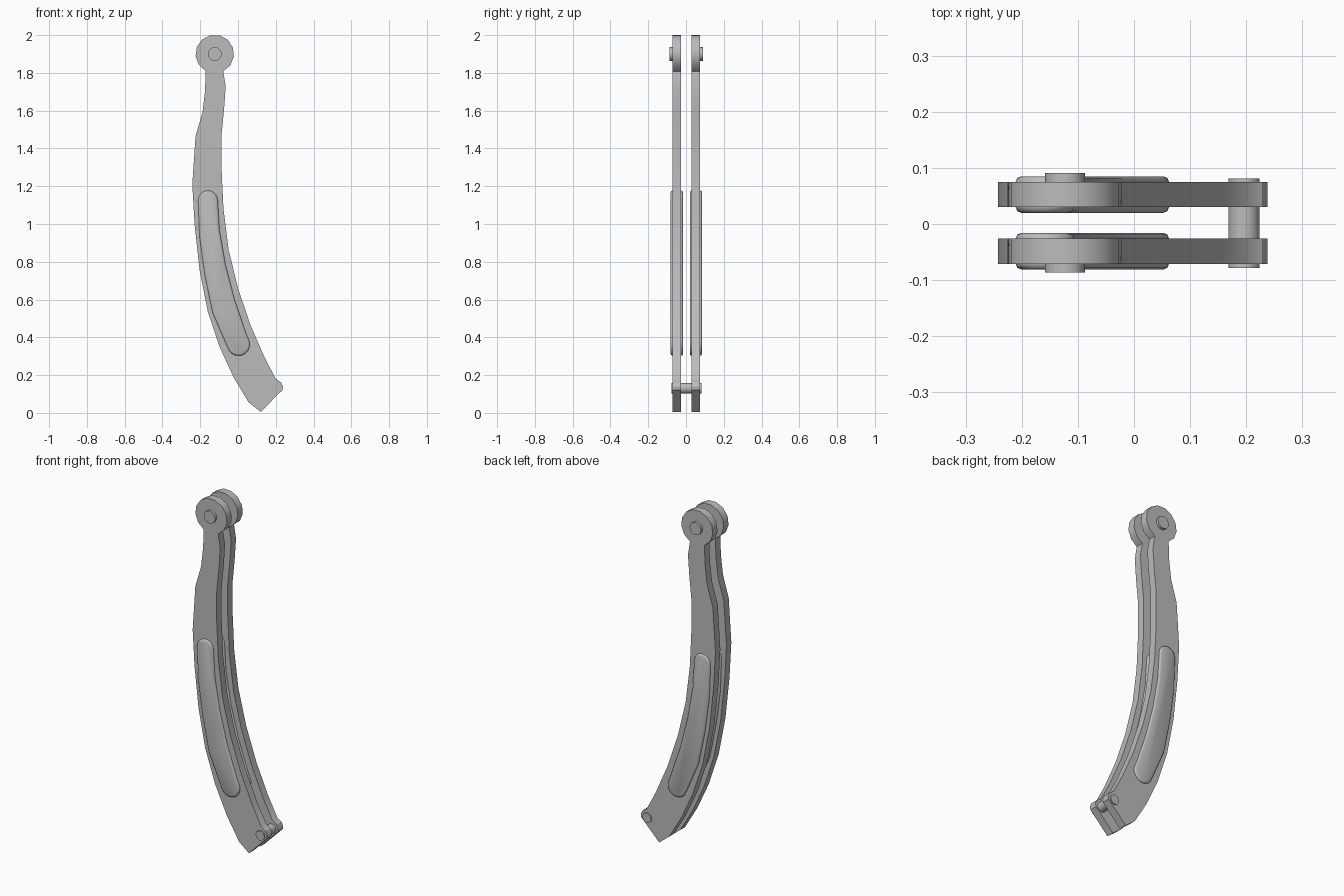
import bpy
import bmesh
import math

cube = bpy.data.objects.get("Cube")
if cube:
    bpy.data.objects.remove(cube, do_unlink=True)

metal = bpy.data.materials.new("grey metal")
metal.use_nodes = True
metal.diffuse_color = (0.5, 0.5, 0.5, 1)
metal.node_tree.nodes["Principled BSDF"].inputs["Base Color"].default_value = metal.diffuse_color

HEAD_X, HEAD_Z = -0.123, 1.9


def arc(cx, cz, radius, start, end, steps):
    """Points on an arc in the x-z plane, angles in degrees."""
    angles = [math.radians(start + (end - start) * i / steps) for i in range(steps + 1)]
    return [(cx + radius * math.cos(a), cz + radius * math.sin(a)) for a in angles]


def slab(name, outline, y_low, y_high, bevel=0, smooth=30):
    """Extrude an x-z outline along y, optionally rounding both rims."""
    bm = bmesh.new()
    face = bm.faces.new([bm.verts.new((x, y_low, z)) for x, z in outline])
    grown = bmesh.ops.extrude_face_region(bm, geom=[face], use_keep_orig=True)["geom"]
    moved = [v for v in grown if isinstance(v, bmesh.types.BMVert)]
    bmesh.ops.translate(bm, verts=moved, vec=(0, y_high - y_low, 0))
    bmesh.ops.recalc_face_normals(bm, faces=bm.faces[:])
    if bevel:
        rims = [e for e in bm.edges if abs(e.verts[0].co.y - e.verts[1].co.y) < 1e-5]
        bmesh.ops.bevel(bm, geom=rims, offset=bevel, segments=2, profile=0.5, affect='EDGES')
    mesh = bpy.data.meshes.new(name)
    bm.to_mesh(mesh)
    bm.free()
    mesh.materials.append(metal)
    obj = bpy.data.objects.new(name, mesh)
    bpy.context.collection.objects.link(obj)
    bpy.ops.object.select_all(action='DESELECT')
    obj.select_set(True)
    bpy.context.view_layer.objects.active = obj
    bpy.ops.object.shade_smooth_by_angle(angle=math.radians(smooth))
    return obj


# Curved handle plate: right edge upward, round head, left edge downward
right_edge = [(0.12, 0.005), (0.219, 0.105), (0.235, 0.12), (0.238, 0.14), (0.228, 0.162),
              (0.2, 0.18), (0.14, 0.295), (0.066, 0.465), (0, 0.66), (-0.05, 0.865),
              (-0.077, 1.08), (-0.087, 1.29), (-0.087, 1.475), (-0.074, 1.605), (-0.065, 1.73)]
left_edge = [(-0.175, 1.7), (-0.188, 1.59), (-0.225, 1.465), (-0.242, 1.21), (-0.23, 1),
             (-0.204, 0.76), (-0.161, 0.54), (-0.098, 0.35), (-0.024, 0.19), (0.056, 0.056)]
plate_outline = right_edge + arc(HEAD_X, HEAD_Z, 0.102, -64, 242, 11) + left_edge

# Raised grip pad with rounded ends
pad_right = [(0.045, 0.415), (-0.018, 0.6), (-0.066, 0.785), (-0.098, 0.97)]
pad_left = [(-0.204, 0.935), (-0.177, 0.735), (-0.135, 0.53)]
pad_outline = (pad_right + arc(-0.159, 1.125, 0.052, 0, 180, 8) + pad_left
               + arc(0.003, 0.362, 0.06, 195, 375, 8))

# Each side: plate, pad through it, and pivot on its outer face
for side, direction, middle in (("front", -1, -0.0485), ("back", 1, 0.0525)):
    slab(side + "_handle_plate", plate_outline, middle - 0.0225, middle + 0.0225)
    slab(side + "_grip_pad", pad_outline, middle - 0.0325, middle + 0.0325, 0.01, 60)
    ends = sorted((middle, middle + direction * 0.038))
    slab(side + "_pivot", arc(HEAD_X, HEAD_Z, 0.036, 0, 345, 23), *ends)

# Cross pin joining the two plates at the tail
slab("tail_pin", arc(0.196, 0.13, 0.028, 0, 345, 23), -0.078, 0.081)
